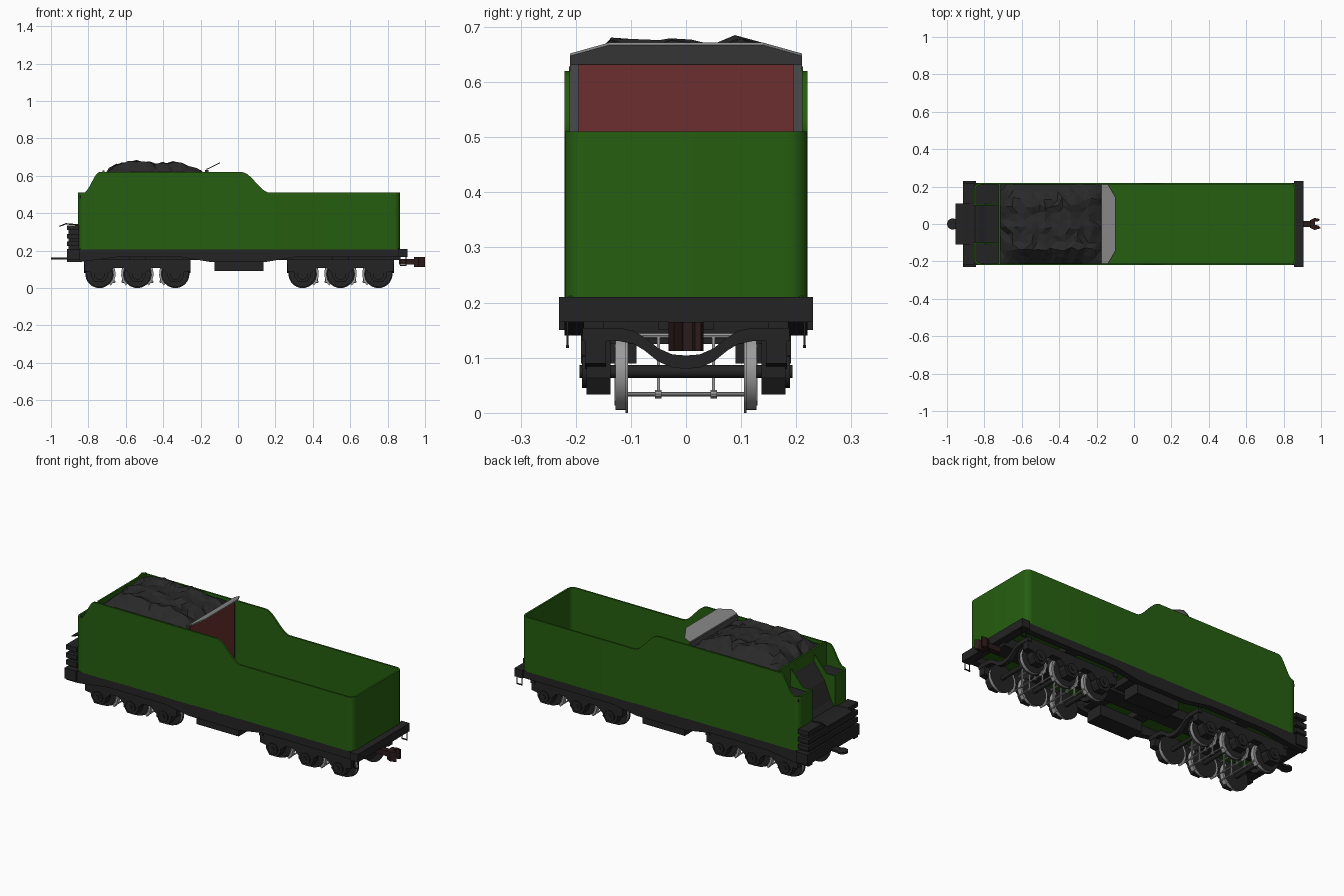
import bpy, bmesh, math, random
from mathutils import Vector

if "Cube" in bpy.data.objects:
    bpy.data.objects.remove(bpy.data.objects["Cube"])

random.seed(4)


def material(name, r, g, b):
    m = bpy.data.materials.new(name)
    m.diffuse_color = (r, g, b, 1)
    m.use_nodes = True
    m.node_tree.nodes["Principled BSDF"].inputs["Base Color"].default_value = m.diffuse_color
    return m


GREEN = material("green paint", 0.019, 0.112, 0.005)
BLACK = material("frame black", 0.017, 0.017, 0.017)
COAL = material("coal", 0.022, 0.022, 0.022)
RED = material("red oxide", 0.15, 0.028, 0.028)
DARK = material("dark grey", 0.068, 0.068, 0.068)
GREY = material("light grey", 0.25, 0.25, 0.25)
STEEL = material("steel", 0.33, 0.33, 0.33)
BROWN = material("coupler brown", 0.024, 0.011, 0.01)


def finish(name, bm, mat, smooth=False):
    bmesh.ops.recalc_face_normals(bm, faces=bm.faces)
    me = bpy.data.meshes.new(name)
    bm.to_mesh(me)
    bm.free()
    me.materials.append(mat)
    ob = bpy.data.objects.new(name, me)
    bpy.context.collection.objects.link(ob)
    if smooth:
        bpy.ops.object.select_all(action='DESELECT')
        ob.select_set(True)
        bpy.context.view_layer.objects.active = ob
        bpy.ops.object.shade_smooth_by_angle(angle=math.radians(35))
    return ob


def extrude(name, pts, axis, a, b, mat, smooth=False):
    """Extrude a 2D outline along an axis from a to b."""
    put = {'x': lambda p, t: (t, p[0], p[1]),
           'y': lambda p, t: (p[0], t, p[1]),
           'z': lambda p, t: (p[0], p[1], t)}[axis]
    bm = bmesh.new()
    lo = [bm.verts.new(put(p, a)) for p in pts]
    hi = [bm.verts.new(put(p, b)) for p in pts]
    bm.faces.new(lo)
    bm.faces.new(hi)
    n = len(pts)
    for i in range(n):
        j = (i + 1) % n
        bm.faces.new((lo[i], lo[j], hi[j], hi[i]))
    return finish(name, bm, mat, smooth)


def box(name, x0, x1, y0, y1, z0, z1, mat):
    return extrude(name, [(x0, y0), (x1, y0), (x1, y1), (x0, y1)], 'z', z0, z1, mat)


def disc(name, cx, cz, r, y0, y1, mat, n=24):
    pts = [(cx + r * math.cos(math.tau * i / n), cz + r * math.sin(math.tau * i / n)) for i in range(n)]
    return extrude(name, pts, 'y', y0, y1, mat, True)


# ---- green tank shell: open-topped wall following a rounded footprint ----
def ease(t):
    t = max(0, min(1, t))
    return t * t * (3 - 2 * t)


def wall_top(x):
    if x < -0.5:
        return 0.51 + 0.11 * ease((x + 0.825) / 0.085)
    return 0.62 - 0.11 * ease((x - 0.02) / 0.15)


def half_path(inset):
    r, w, x0, x1 = 0.035, 0.22, -0.855, 0.867
    rr = r - inset
    p = [(x0 + inset, 0.1)]
    p += [(x0 + r - rr * math.cos(k * math.pi / 10), w - r + rr * math.sin(k * math.pi / 10)) for k in range(6)]
    xs = [-0.81 + 0.01 * k for k in range(9)] + [-0.5, -0.2] + [0.02 + 0.0125 * k for k in range(13)]
    p += [(x, w - inset) for x in xs]
    p += [(x1 - r + rr * math.sin(k * math.pi / 10), w - r + rr * math.cos(k * math.pi / 10)) for k in range(6)]
    return p


def full_path(inset):
    h = half_path(inset)
    return h + [(x, -y) for x, y in reversed(h)]


bm = bmesh.new()
rows = []
for (ox, oy), (ix, iy) in zip(full_path(0), full_path(0.01)):
    z = wall_top(ox)
    rows.append([bm.verts.new(c) for c in ((ox, oy, 0.205), (ox, oy, z), (ix, iy, z), (ix, iy, 0.205))])
for a, b in zip(rows, rows[1:]):
    for k in range(4):
        bm.faces.new((a[k], a[(k + 1) % 4], b[(k + 1) % 4], b[k]))
bm.faces.new(rows[0])
bm.faces.new(rows[-1])
finish("tank_shell", bm, GREEN, True)
box("tank_floor", -0.845, 0.86, -0.212, 0.212, 0.2, 0.212, GREEN)

# ---- coal bunker front, lockers and chute ----
box("bunker_header", -0.725, -0.715, -0.212, 0.212, 0.56, 0.628, GREEN)
for s in (-1, 1):
    box("bunker_front", -0.725, -0.715, *sorted((s * 0.1, s * 0.212)), 0.21, 0.56, GREEN)
    extrude("locker_side", [(-0.855, 0.21), (-0.72, 0.21), (-0.72, 0.6), (-0.75, 0.57), (-0.8, 0.51), (-0.855, 0.51)],
            'y', s * 0.1, s * 0.108, GREEN)
    box("locker_top", -0.846, -0.725, *sorted((s * 0.108, s * 0.211)), 0.48, 0.495, BLACK)
extrude("coal_chute", [(-0.7, 0.6), (-0.73, 0.55), (-0.79, 0.47), (-0.83, 0.37), (-0.85, 0.34), (-0.85, 0.21), (-0.7, 0.21)],
        'y', -0.1, 0.1, COAL)

# ---- coal heap: lumpy faceted grid ----
ridge = [(-0.715, 0.612), (-0.65, 0.655), (-0.53, 0.678), (-0.45, 0.662), (-0.33, 0.668), (-0.22, 0.635), (-0.17, 0.61)]


def ridge_z(x):
    for (xa, za), (xb, zb) in zip(ridge, ridge[1:]):
        if x <= xb:
            return za + (zb - za) * (x - xa) / (xb - xa)
    return ridge[-1][1]


bm = bmesh.new()
bmesh.ops.create_grid(bm, x_segments=16, y_segments=11, size=0.5)
for v in bm.verts:
    x, y = -0.443 + v.co.x * 0.545, v.co.y * 0.42
    edge = abs(v.co.x) > 0.49 or abs(v.co.y) > 0.49
    side = ease((0.215 - abs(y)) / 0.075)
    z = 0.6 + (ridge_z(x) - 0.6) * side + 0.006 * math.cos(y * 55 + 1)
    if edge:
        z = 0.6
    else:
        z += random.uniform(-0.009, 0.006)
        x += random.uniform(-0.01, 0.01)
        y += random.uniform(-0.01, 0.01)
    v.co = Vector((x, y, min(z, 0.685)))
bmesh.ops.triangulate(bm, faces=bm.faces)
finish("coal_heap", bm, COAL)

# ---- bulkhead behind the coal ----
box("bulkhead", -0.176, -0.166, -0.21, 0.21, 0.21, 0.632, DARK)
box("bulkhead_panel", -0.166, -0.159, -0.195, 0.195, 0.21, 0.632, RED)
flap = extrude("slanted_flap", [(0, -0.21), (0.035, -0.21), (0.08, -0.14), (0.08, 0.14), (0.035, 0.21), (0, 0.21)],
               'z', 0, 0.005, GREY)
flap.location = (-0.168, 0, 0.632)
flap.rotation_euler = (0, -0.45, 0)

# ---- underframe ----
sill = [(-0.915, 0.207), (0.905, 0.207), (0.905, 0.165), (0.3, 0.165), (0.15, 0.14), (-0.15, 0.14),
        (-0.3, 0.165), (-0.65, 0.165), (-0.84, 0.14), (-0.915, 0.14)]
for s in (-1, 1):
    extrude("side_sill", sill, 'y', s * 0.185, s * 0.22, BLACK)
    box("equipment_box", -0.125, 0.137, *sorted((s * 0.09, s * 0.19)), 0.09, 0.15, BLACK)
    # wire step under the rear corner
    for x in (0.868, 0.898):
        box("step_hanger", x - 0.002, x + 0.002, s * 0.215 - 0.002, s * 0.215 + 0.002, 0.12, 0.17, BLACK)
    box("step_rung", 0.866, 0.9, s * 0.215 - 0.003, s * 0.215 + 0.003, 0.118, 0.123, BLACK)
box("rear_beam", 0.855, 0.905, -0.23, 0.23, 0.165, 0.21, BLACK)
box("centre_spine", -0.86, 0.87, -0.05, 0.05, 0.15, 0.201, BLACK)
for x in (-0.54, -0.12, 0.13, 0.548):
    box("cross_member", x - 0.035, x + 0.035, -0.2, 0.2, 0.165, 0.201, BLACK)

# ---- front platform with stepped sides, fall plate and drawbar ----
box("front_beam", -0.915, -0.845, -0.23, 0.23, 0.15, 0.21, BLACK)
box("front_buffer_core", -0.905, -0.85, -0.2, 0.2, 0.2, 0.325, BLACK)
for z in (0.225, 0.265, 0.31):
    box("front_step", -0.915, -0.85, -0.22, 0.22, z, z + 0.025, BLACK)
extrude("fall_plate", [(-0.85, 0.334), (-0.92, 0.34), (-0.955, 0.327), (-0.955, 0.333), (-0.92, 0.347), (-0.85, 0.341)],
        'y', -0.11, 0.11, BLACK)
bar = [(-0.8, -0.022), (-0.8, 0.022)]
bar += [(-0.97 + 0.03 * math.cos(a), 0.03 * math.sin(a)) for a in [math.radians(50 + 26 * k) for k in range(11)]]
extrude("drawbar", bar, 'z', 0.153, 0.164, BLACK)

# ---- rear coupler ----
box("coupler_shank", 0.86, 0.95, -0.015, 0.015, 0.125, 0.155, BROWN)
knuckle = [(0.94, -0.02), (0.965, -0.032), (1.0, -0.022), (0.985, -0.008), (0.968, -0.005),
           (0.968, 0.012), (0.99, 0.016), (0.993, 0.027), (0.965, 0.032), (0.94, 0.02)]
extrude("coupler_head", knuckle, 'z', 0.112, 0.165, BROWN)

# ---- three-axle bogies ----
AZ = 0.075
dip = [(0, 0.092), (0.025, 0.094), (0.05, 0.105), (0.075, 0.125), (0.095, 0.137), (0.12, 0.142), (0.188, 0.142)]
dip = [(-y, z) for y, z in reversed(dip[1:])] + dip
pedestal = [(-0.05, 0.14), (-0.045, 0.065), (-0.025, 0.033), (0.025, 0.033), (0.045, 0.065), (0.05, 0.14)]
side = [(-0.283, 0.152), (0.283, 0.152), (0.283, 0.09), (0.25, 0.085)]
for c in (0.2, 0, -0.2):
    side += [(c + 0.045, 0.08), (c - 0.045, 0.08)]
    if c > -0.1:
        side += [(c - 0.075, 0.108), (c - 0.125, 0.108)]
side += [(-0.25, 0.085), (-0.283, 0.09)]

for cx in (-0.538, 0.548):
    box("bogie_bolster", cx - 0.045, cx + 0.045, -0.15, 0.15, 0.125, 0.17, BLACK)
    for s in (-1, 1):
        extrude("bogie_side_frame", [(cx + x, z) for x, z in side], 'y', s * 0.145, s * 0.183, BLACK)
        # curved end transom
        band = [(y, z + 0.012) for y, z in dip] + [(y, z - 0.012) for y, z in reversed(dip)]
        extrude("bogie_end_transom", band, 'x', cx + s * 0.262, cx + s * 0.285, BLACK, True)
    for dx in (-0.203, 0, 0.203):
        x = cx + dx
        disc("axle", x, AZ, 0.012, -0.15, 0.15, BLACK, 12)
        for s in (-1, 1):
            for nm, r, a, b in (("wheel", 0.07, 0.108, 0.128), ("wheel_flange", 0.075, 0.105, 0.11)):
                w = disc(nm, x, AZ, r, s * a, s * b, BLACK, 32)
                w.data.materials.append(STEEL)
                for f in w.data.polygons:
                    f.material_index = int(abs(f.normal.y) < 0.5)
            extrude("axle_box", [(x + px, pz) for px, pz in pedestal], 'y', s * 0.137, s * 0.18, BLACK)
            disc("axle_cap", x, AZ, 0.03, s * 0.17, s * 0.189, BLACK, 16)
            disc("axle_cap_boss", x, AZ, 0.012, s * 0.185, s * 0.193, BLACK, 12)
        # brake shoes and rigging on the sides facing another wheel
        for d in (-1, 1):
            if abs(dx + d * 0.203) > 0.3:
                continue
            angs = [math.radians(a) for a in (-45, -25, -5, 15, 35)]
            arc = [(x + d * 0.075 * math.cos(a), AZ + 0.075 * math.sin(a)) for a in angs]
            arc += [(x + d * 0.087 * math.cos(a), AZ + 0.087 * math.sin(a)) for a in reversed(angs)]
            bx = x + d * 0.078
            for s in (-1, 1):
                extrude("brake_shoe", arc, 'y', s * 0.106, s * 0.13, STEEL)
                box("brake_hanger", bx - 0.004, bx + 0.004, s * 0.05 - 0.003, s * 0.05 + 0.003, 0.035, 0.14, STEEL)
                disc("brake_pivot", bx, 0.034, 0.008, s * 0.044, s * 0.056, STEEL, 10)
            disc("brake_beam_low", bx, 0.034, 0.004, -0.13, 0.13, STEEL, 8)
            disc("brake_beam_high", bx, 0.14, 0.005, -0.13, 0.13, STEEL, 8)
